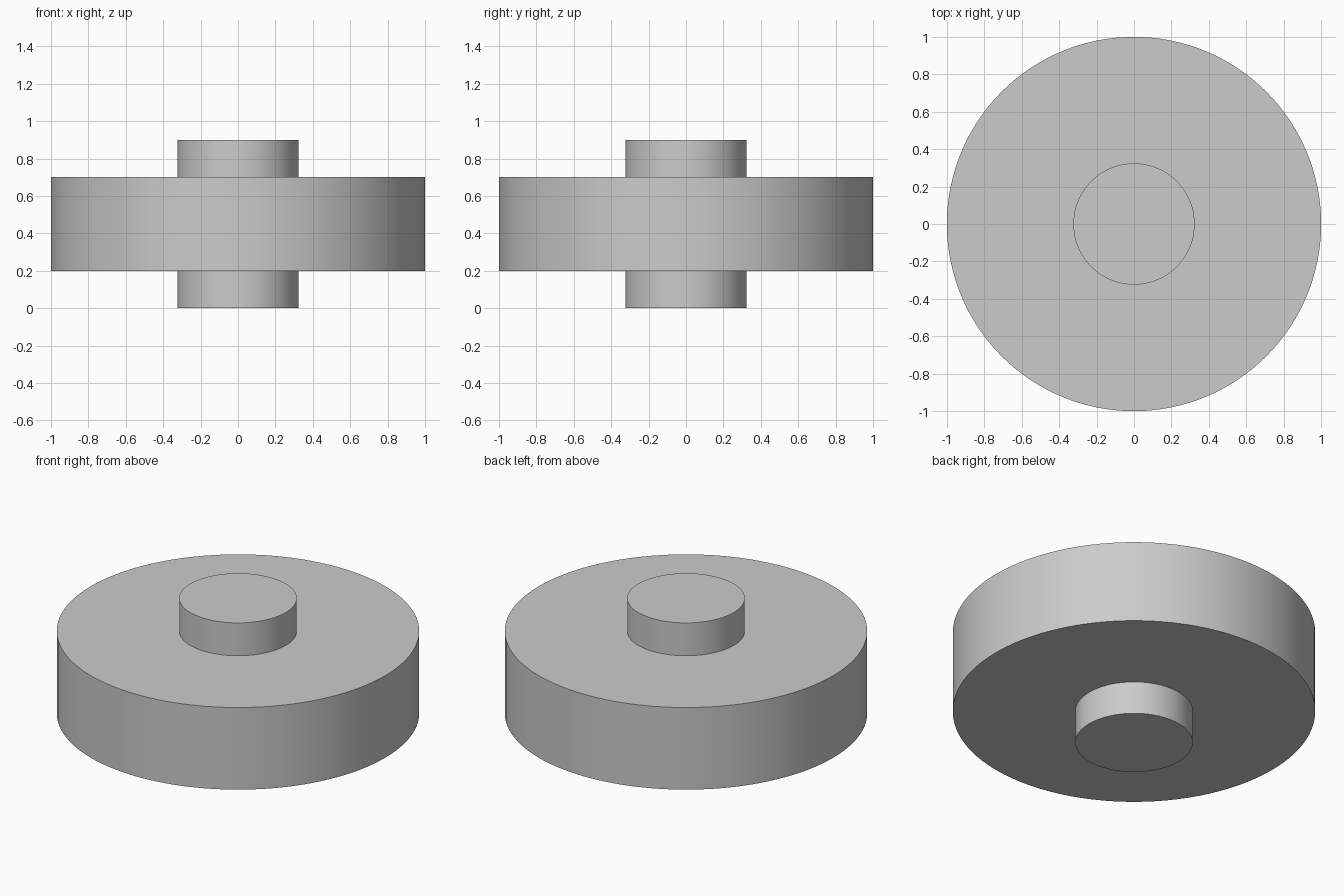
import bpy
import math

cube = bpy.data.objects.get("Cube")
if cube:
    bpy.data.objects.remove(cube, do_unlink=True)

# Single grey material
GREY = (0.6, 0.6, 0.6, 1.0)
grey = bpy.data.materials.new("light grey")
grey.use_nodes = True
grey.diffuse_color = GREY
grey.node_tree.nodes["Principled BSDF"].inputs["Base Color"].default_value = GREY


def add_cylinder(name, radius, bottom, top):
    bpy.ops.mesh.primitive_cylinder_add(
        vertices=128, radius=radius, depth=top - bottom,
        location=(0, 0, (bottom + top) / 2))
    part = bpy.context.object
    part.name = name
    part.data.materials.append(grey)
    bpy.ops.object.shade_smooth_by_angle(angle=math.radians(30))
    return part


# Wide wheel disc
add_cylinder("wheel_disc", 1.0, 0.2, 0.7)

# Axle passing through the disc, showing on both sides
add_cylinder("axle", 0.324, 0.0, 0.9)
